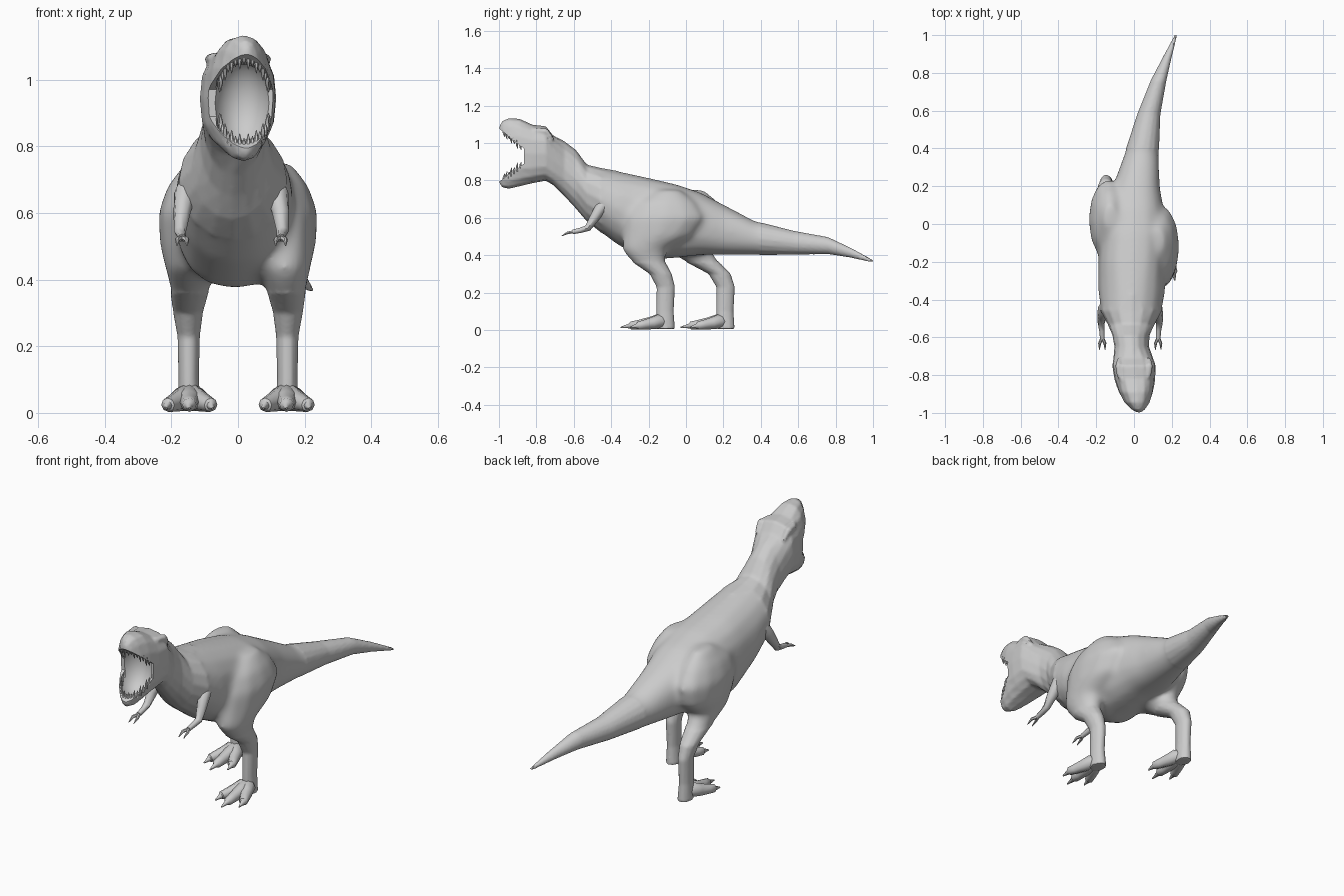
import bpy, bmesh, math
from mathutils import Vector as V

if "Cube" in bpy.data.objects:
    bpy.data.objects.remove(bpy.data.objects["Cube"])


def finish(bm, name, angle=45):
    bmesh.ops.recalc_face_normals(bm, faces=bm.faces)
    me = bpy.data.meshes.new(name)
    bm.to_mesh(me)
    bm.free()
    ob = bpy.data.objects.new(name, me)
    bpy.context.collection.objects.link(ob)
    smooth(ob, angle)
    return ob


def smooth(ob, angle=45):
    bpy.ops.object.select_all(action='DESELECT')
    ob.select_set(True)
    bpy.context.view_layer.objects.active = ob
    bpy.ops.object.shade_smooth_by_angle(angle=math.radians(angle))


def add_loft(bm, rings, n):
    """Skin rings given as (centre, axis u, axis v, superellipse power)."""
    def sp(c, p):
        return math.copysign(abs(c) ** (2 / p), c)
    loops = []
    for c, u, v, p in rings:
        loops.append([bm.verts.new(c + u * sp(math.cos(a), p) + v * sp(math.sin(a), p))
                      for a in (2 * math.pi * i / n for i in range(n))])
    for a, b in zip(loops, loops[1:]):
        for i in range(n):
            j = (i + 1) % n
            bm.faces.new((a[i], a[j], b[j], b[i]))
    bm.faces.new(loops[0])
    bm.faces.new(loops[-1])


def add_tube(bm, pts, radii, n=8):
    """Tapering limb through a few points."""
    pts = [V(p) for p in pts]
    rings = []
    for i, p in enumerate(pts):
        d = (pts[min(i + 1, len(pts) - 1)] - pts[max(i - 1, 0)]).normalized()
        u = d.cross(V((0, 0, 1))).normalized()
        rings.append((p, u * radii[i], u.cross(d) * radii[i], 2))
    add_loft(bm, rings, n)


def apply_mod(ob, kind, **settings):
    mod = ob.modifiers.new("m", kind)
    for k, v in settings.items():
        setattr(mod, k, v)
    bpy.context.view_layer.objects.active = ob
    bpy.ops.object.modifier_apply(modifier=mod.name)


# Body from tail tip to snout: y, centre x, half width, top z, bottom z
BODY = [(1.0, .222, .007, .376, .360), (.88, .175, .024, .44, .387),
        (.76, .13, .042, .497, .406), (.58, .078, .062, .53, .403),
        (.37, .04, .092, .583, .40), (.2, .012, .125, .672, .40),
        (.08, 0, .158, .735, .40), (-.05, 0, .175, .78, .385),
        (-.2, -.01, .18, .815, .372), (-.36, -.012, .178, .85, .45),
        (-.46, -.015, .162, .868, .525), (-.53, -.015, .125, .885, .58),
        (-.59, -.016, .098, .965, .65), (-.65, -.012, .092, 1.01, .715),
        (-.71, -.004, .105, 1.04, .775), (-.75, 0, .115, 1.09, .798),
        (-.82, .004, .108, 1.098, .785), (-.89, .01, .092, 1.13, .768),
        (-.945, .016, .07, 1.134, .755), (-.98, .022, .045, 1.12, .76),
        (-.997, .025, .02, 1.095, .78)]
bm = bmesh.new()
add_loft(bm, [(V((cx, y, (t + b) / 2)), V((w, 0, 0)), V((0, 0, (t - b) / 2)),
               2.6 if y < -.7 else 2.35 if -.25 < y < .25 else 2) for y, cx, w, t, b in BODY], 16)

# Legs: z, centre x, centre y, half width x, half depth y, back-step of the trailing leg
LEG = [(.75, .125, -.09, .035, .06, .13), (.68, .128, -.11, .085, .17, .12),
       (.60, .136, -.11, .105, .22, .13), (.50, .137, -.15, .098, .19, .18),
       (.43, .14, -.22, .078, .125, .23), (.37, .145, -.205, .06, .092, .285),
       (.30, .150, -.135, .045, .06, .315), (.23, .148, -.108, .034, .050, .32),
       (.10, .148, -.112, .031, .047, .32), (.005, .146, -.108, .036, .049, .32)]
for s, step in ((1, 0), (-1, 1)):
    add_loft(bm, [(V((s * x, y + step * st, z)), V((rx, 0, 0)), V((0, ry, 0)), 2)
                  for z, x, y, rx, ry, st in LEG], 12)
# Brow ridges
for s in (-1, 1):
    add_tube(bm, [(s * .055, -.85, 1.075), (s * .075, -.80, 1.065), (s * .082, -.75, 1.062),
                  (s * .08, -.71, 1.02)], [.006, .017, .018, .008], 8)
body = finish(bm, "body_and_legs")

# Fuse body and legs into one skin, then soften the hips and thighs
apply_mod(body, 'REMESH', mode='VOXEL', voxel_size=.009)
bm = bmesh.new()
bm.from_mesh(body.data)
hips = [v for v in bm.verts if .36 < v.co.z < .85 and -.45 < v.co.y < .4]
for i in range(30):
    bmesh.ops.smooth_vert(bm, verts=hips, factor=.5, use_axis_x=True, use_axis_y=True, use_axis_z=True)
bm.to_mesh(body.data)
bm.free()

# Open mouth: a wedge between the jaws and a rounded throat
bm = bmesh.new()
wedge = [(-.866, .89), (-.866, .97), (-.99, 1.07), (-1.1, 1.16), (-1.1, .72), (-.99, .80)]
f = bm.faces.new([bm.verts.new((-.3, y, z)) for y, z in wedge])
ext = bmesh.ops.extrude_face_region(bm, geom=[f])
bmesh.ops.translate(bm, vec=(.6, 0, 0), verts=[e for e in ext['geom'] if isinstance(e, bmesh.types.BMVert)])
gape = finish(bm, "mouth_cutter")
bm = bmesh.new()
bmesh.ops.create_uvsphere(bm, u_segments=20, v_segments=12, radius=1)
bmesh.ops.scale(bm, vec=(.088, .105, .135), verts=bm.verts)
bmesh.ops.translate(bm, vec=(.012, -.905, .93), verts=bm.verts)
throat = finish(bm, "throat_cutter")
for cutter in (gape, throat):
    cutter.hide_render = True
    apply_mod(body, 'BOOLEAN', operation='DIFFERENCE', solver='EXACT', object=cutter)
    bpy.data.objects.remove(cutter)
smooth(body, 40)

# Teeth around both jaws
for name, z_back, z_front, d in (("upper_teeth", .975, 1.075, -1), ("lower_teeth", .885, .795, 1)):
    bm = bmesh.new()
    for i in range(17):
        a = math.radians(-80 + 10 * i)
        k = math.cos(a)
        x, y = .018 + .074 * math.sin(a), -.868 - .110 * k
        z = z_back + (z_front - z_back) * k
        h = .042 if i % 2 else .03
        add_tube(bm, [(x, y, z - d * .006), (x, y + .002, z + d * h * .5), (x, y + .007, z + d * h)],
                 [.0075, .006, .001], 6)
    finish(bm, name)

# Feet: three toes ending in claws
for side, s, step in (("right", 1, 0), ("left", -1, 1)):
    bm = bmesh.new()
    dy, cx = step * .32, s * .146
    for spread, length in ((-1, .78), (0, 1), (1, .78)):
        prof = [(0, 0, .045, .03), (.14, .2, .046, .038), (.34, .45, .036, .032), (.6, .75, .028, .025),
                (.76, .92, .024, .021), (.79, .93, .022, .013), (1, 1, .014, .003)]
        add_tube(bm, [(cx + spread * .07 * w, -.12 + dy - .23 * length * t, z) for t, w, z, r in prof],
                 [r for t, w, z, r in prof])
    finish(bm, side + "_foot")

# Small two-fingered arms
for side, s in (("right", 1), ("left", -1)):
    bm = bmesh.new()
    def at(x, y, z):
        return (-.02 + s * x, y, z)
    add_tube(bm, [at(.13, -.40, .72), at(.138, -.45, .66), at(.148, -.49, .60), at(.154, -.525, .545),
                  at(.150, -.565, .533), at(.148, -.605, .525)], [.015, .034, .026, .018, .014, .012])
    for o in (-1, 1):
        add_tube(bm, [at(.148, -.60, .525), at(.148 + o * .014, -.632, .52),
                      at(.148 + o * .015, -.665, .503)], [.009, .008, .002], 6)
    finish(bm, side + "_arm")
